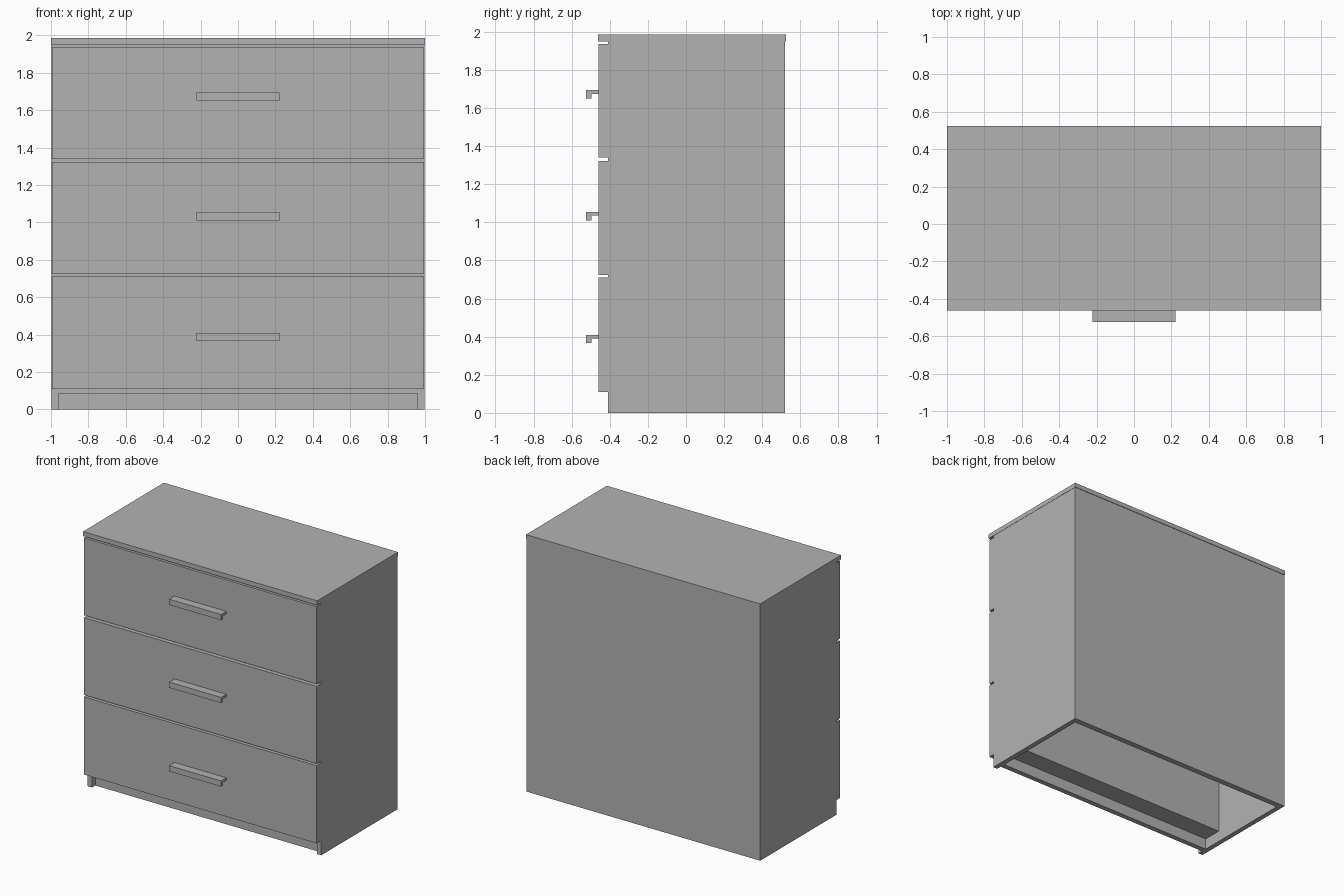
import bpy
import bmesh

cube = bpy.data.objects.get("Cube")
if cube:
    bpy.data.objects.remove(cube, do_unlink=True)

grey = bpy.data.materials.new("grey_paint")
grey.use_nodes = True
colour = (0.45, 0.45, 0.45, 1)
grey.diffuse_color = colour
grey.node_tree.nodes["Principled BSDF"].inputs["Base Color"].default_value = colour


def prism(name, profile, x0, x1):
    """Extrude a y-z profile along x."""
    bm = bmesh.new()
    face = bm.faces.new([bm.verts.new((x0, y, z)) for y, z in profile])
    ext = bmesh.ops.extrude_face_region(bm, geom=[face])
    verts = [v for v in ext["geom"] if isinstance(v, bmesh.types.BMVert)]
    bmesh.ops.translate(bm, verts=verts, vec=(x1 - x0, 0, 0))
    bmesh.ops.recalc_face_normals(bm, faces=bm.faces)
    mesh = bpy.data.meshes.new(name)
    bm.to_mesh(mesh)
    bm.free()
    mesh.materials.append(grey)
    obj = bpy.data.objects.new(name, mesh)
    bpy.context.collection.objects.link(obj)
    return obj


def box(name, x, y, z):
    profile = [(y[0], z[0]), (y[1], z[0]), (y[1], z[1]), (y[0], z[1])]
    return prism(name, profile, *x)


FRONT, BACK, INNER = -0.41, 0.52, 0.96
DRAWER_FACE, DRAWER_BACK = -0.46, -0.18
TOP_UNDER = 1.95
inside = (-INNER, INNER)

# Carcass: open underneath
box("left_side", (INNER, 0.998), (FRONT, BACK), (0, TOP_UNDER))
box("right_side", (-0.998, -INNER), (FRONT, BACK), (0, TOP_UNDER))
box("back_panel", inside, (0.475, BACK), (0, TOP_UNDER))
box("top_panel", (-1, 1), (-0.462, 0.524), (TOP_UNDER, 1.985))
box("plinth", inside, (-0.37, -0.33), (0, 0.085))

# Drawers with fronts, shallow boxes and hooked handles
levels = [(0.11, 0.71), (0.725, 1.322), (1.34, 1.937)]
handle_tops = [0.41, 1.055, 1.695]
names = ["bottom", "middle", "top"]
for name, (low, high), top in zip(names, levels, handle_tops):
    box(name + "_drawer_front", (-0.994, 0.994), (DRAWER_FACE, FRONT), (low, high))
    box(name + "_drawer_box", inside, (FRONT, DRAWER_BACK), (low + 0.015, high - 0.015))
    hook = [(DRAWER_FACE, top), (-0.524, top), (-0.524, top - 0.044),
            (-0.497, top - 0.044), (-0.497, top - 0.02), (DRAWER_FACE, top - 0.02)]
    prism(name + "_handle", hook, -0.222, 0.222)

# Rails closing the gaps between the drawers
edges = [0.085] + [z for level in levels for z in level] + [TOP_UNDER]
for i in range(0, len(edges), 2):
    low = edges[i] - (0.015 if i else 0)
    high = min(edges[i + 1] + 0.015, TOP_UNDER)
    box("rail_%d" % (i // 2 + 1), inside, (FRONT, DRAWER_BACK), (low, high))
